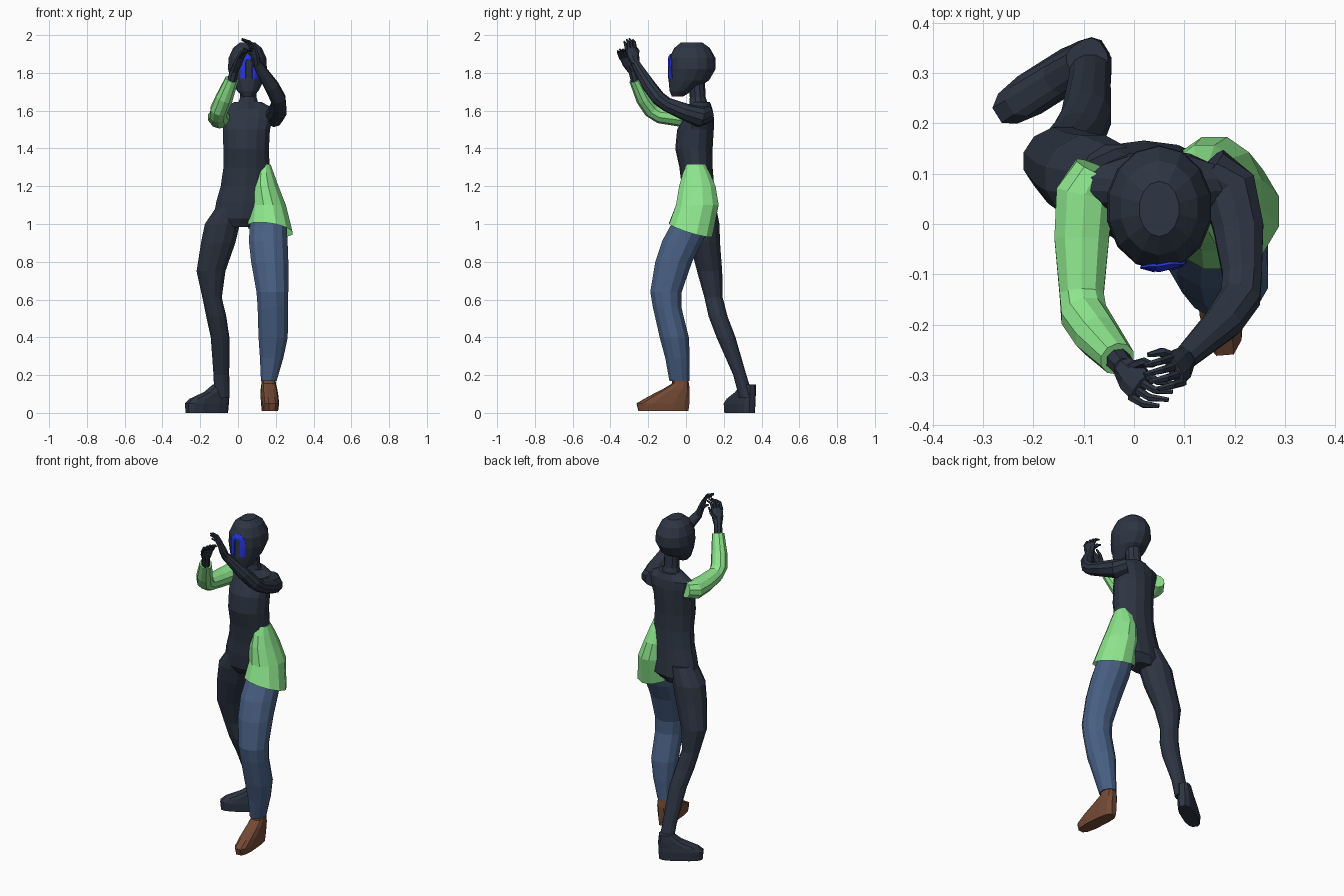
import bpy, bmesh, math
from mathutils import Vector
from mathutils.bvhtree import BVHTree

if "Cube" in bpy.data.objects:
    bpy.data.objects.remove(bpy.data.objects["Cube"])


def material(name, rgb):
    m = bpy.data.materials.new(name)
    m.diffuse_color = (*rgb, 1)
    m.use_nodes = True
    m.node_tree.nodes["Principled BSDF"].inputs["Base Color"].default_value = m.diffuse_color
    return m


DARK = material("charcoal", (0.026, 0.036, 0.056))
GREEN = material("light green", (0.279, 0.83, 0.279))
DENIM = material("denim blue", (0.065, 0.117, 0.23))
BROWN = material("brown leather", (0.17, 0.068, 0.035))
BLUE = material("bright blue", (0.02, 0.035, 0.75))


def skin(name, loops, mat, caps=(True, True)):
    """Bridge equal-sized vertex loops into one flat shaded mesh."""
    bm = bmesh.new()
    rows = [[bm.verts.new(p) for p in loop] for loop in loops]
    n = len(rows[0])
    for a, b in zip(rows, rows[1:]):
        for i in range(n):
            j = (i + 1) % n
            bm.faces.new((a[i], a[j], b[j], b[i]))
    if caps[0]:
        bm.faces.new(rows[0][::-1])
    if caps[1]:
        bm.faces.new(rows[-1])
    bmesh.ops.recalc_face_normals(bm, faces=bm.faces)
    me = bpy.data.meshes.new(name)
    bm.to_mesh(me)
    bm.free()
    me.materials.append(mat)
    ob = bpy.data.objects.new(name, me)
    bpy.context.collection.objects.link(ob)
    return ob


def stack(name, rings, mat, n=12, yaw=0.0, power=1.0, slope=(0, 0), caps=(True, True)):
    """Horizontal oval rings (x, y, z, rx, ry); the last ring may slope."""
    loops = []
    for k, (x, y, z, rx, ry) in enumerate(rings):
        sx, sy = slope if k == len(rings) - 1 else (0, 0)
        loop = []
        for i in range(n):
            t = 2 * math.pi * (i + 0.5) / n
            c, s = math.cos(t), math.sin(t)
            u = rx * math.copysign(abs(c) ** power, c)
            v = ry * math.copysign(abs(s) ** power, s)
            dx = u * math.cos(yaw) - v * math.sin(yaw)
            dy = u * math.sin(yaw) + v * math.cos(yaw)
            loop.append((x + dx, y + dy, z + sx * dx + sy * dy))
        loops.append(loop)
    return skin(name, loops, mat, caps)


def tube(name, rings, mat, n=10, across=(1, 0, 0)):
    """Rings (x, y, z, wide, thin) set square to the path they follow."""
    pts = [Vector(r[:3]) for r in rings]
    loops = []
    for k, r in enumerate(rings):
        d = (pts[min(k + 1, len(pts) - 1)] - pts[max(k - 1, 0)]).normalized()
        u = Vector(across)
        u = (u - d * u.dot(d)).normalized()
        v = d.cross(u)
        loops.append([pts[k] + u * r[3] * math.cos(t) + v * r[4] * math.sin(t)
                      for t in (2 * math.pi * (i + 0.5) / n for i in range(n))])
    return skin(name, loops, mat)


def foot(name, heel, direction, levels, mat):
    """Stack of rounded soles; each level is (z, back, front, half width)."""
    d = Vector(direction).normalized()
    rings = []
    for z, back, front, w in levels:
        c = Vector(heel) + d * (back + front) / 2
        rings.append((c.x, c.y, z, w, (front - back) / 2))
    return stack(name, rings, mat, n=12, yaw=math.atan2(d.x, -d.y), power=0.7)


def hand(side, wrist, knuckle, across, d1, d2, thumb):
    """Palm, four bent fingers and a thumb."""
    w, k, a = Vector(wrist), Vector(knuckle), Vector(across).normalized()
    m = w.lerp(k, 0.5)
    tube(side + "_palm", [(*w, .024, .022), (*m, .035, .02), (*k, .034, .013)], DARK, 8, a)
    d1, d2 = Vector(d1).normalized(), Vector(d2).normalized()
    for i in range(4):
        long = (0.85, 1, 0.97, 0.8)[i]
        b = k + a * (i - 1.5) * 0.018
        p = b + d1 * 0.042 * long
        q = p + d2 * 0.038 * long
        tube(f"{side}_finger_{i + 1}", [(*(b - d1 * .01), .009, .009), (*p, .008, .008),
                                        (*q, .005, .005)], DARK, 6, a)
    t0, t1, t2 = thumb
    tube(side + "_thumb", [(*t0, .012, .012), (*t1, .01, .01), (*t2, .005, .005)],
         DARK, 6, (0.3, 0.5, 0.8))


# Torso and neck
stack("torso", [(.0, .08, .985, .09, .06), (.02, .078, 1.03, .155, .088), (.03, .068, 1.12, .148, .088),
                (.04, .063, 1.2, .135, .086), (.045, .053, 1.3, .125, .088),
                (.043, .042, 1.4, .124, .099), (.045, .05, 1.5, .127, .097),
                (.05, .068, 1.56, .14, .08), (.05, .08, 1.61, .145, .06),
                (.053, .075, 1.645, .075, .052)], DARK, 14)
stack("neck", [(.053, .07, 1.61, .065, .055), (.055, .062, 1.67, .046, .042),
               (.055, .055, 1.76, .046, .045)], DARK, 10)

# Head
head = stack("head", [(.052, -.045, 1.675, .03, .03), (.052, -.027, 1.705, .058, .06),
                      (.05, .015, 1.76, .088, .107), (.05, .032, 1.82, .106, .124),
                      (.05, .033, 1.88, .102, .122), (.05, .032, 1.932, .078, .094),
                      (.05, .03, 1.962, .04, .055)], DARK, 14)

# Arch shaped mark lying on the face
tree = BVHTree.FromPolygons([v.co for v in head.data.vertices],
                            [list(p.vertices) for p in head.data.polygons])
path = [(-1, 0, 1.77 + .0125 * i) for i in range(7)]
path += [(-math.cos(t), math.sin(t), 1.855) for t in (math.pi * i / 12 for i in range(1, 12))]
path += [(1, 0, z) for _, _, z in path[6::-1]]
bm = bmesh.new()
rows = []
for cx, sz, z in path:
    row = []
    for r in (.017, .025, .034, .045):
        x, zz = .058 + cx * r, z + sz * r
        hit = tree.ray_cast(Vector((x, -1, zz)), Vector((0, 1, 0)))[0]
        row.append(bm.verts.new((x, (hit.y if hit else -.08) - .004, zz)))
    rows.append(row)
for a, b in zip(rows, rows[1:]):
    for i in range(3):
        bm.faces.new((a[i], a[i + 1], b[i + 1], b[i]))
bmesh.ops.recalc_face_normals(bm, faces=bm.faces)
me = bpy.data.meshes.new("face_mark")
bm.to_mesh(me)
bm.free()
me.materials.append(BLUE)
mark = bpy.data.objects.new("face_mark", me)
bpy.context.collection.objects.link(mark)
solid = mark.modifiers.new("thickness", 'SOLIDIFY')
solid.thickness = .005
solid.offset = 0

# Arms: one green sleeve, one dark
tube("green_sleeve", [(-.075, .11, 1.57, .045, .045), (-.098, .06, 1.56, .06, .055),
                      (-.104, -.03, 1.565, .057, .05), (-.104, -.14, 1.578, .046, .045),
                      (-.1, -.18, 1.605, .048, .046), (-.073, -.222, 1.665, .047, .044),
                      (-.033, -.268, 1.765, .036, .034)], GREEN)
tube("bare_wrist", [(-.037, -.264, 1.74, .027, .026), (-.018, -.287, 1.82, .023, .022)], DARK, 8)
tube("dark_arm", [(.145, .11, 1.58, .05, .045), (.19, .07, 1.568, .057, .055),
                  (.208, -.01, 1.595, .052, .045), (.215, -.1, 1.632, .041, .038),
                  (.212, -.145, 1.665, .042, .038), (.178, -.195, 1.73, .04, .036),
                  (.1, -.268, 1.85, .025, .023)], DARK)

# Hands meeting in front of the forehead
hand("right", (-.02, -.285, 1.81), (.015, -.325, 1.885), (.5, .75, .1),
     (.5, -.3, .8), (.9, -.1, .15),
     ((-.005, -.285, 1.84), (.02, -.275, 1.875), (.04, -.28, 1.905)))
hand("left", (.102, -.267, 1.845), (.08, -.292, 1.93), (.4, -.75, -.1),
     (-.5, -.15, .85), (-.8, -.2, .3),
     ((.09, -.27, 1.88), (.055, -.255, 1.915), (.028, -.26, 1.93)))

# Dark leg reaching back, with its foot
stack("dark_leg", [(-.085, .32, .08, .042, .04), (-.088, .285, .2, .043, .036),
                   (-.095, .212, .4, .051, .052), (-.115, .17, .51, .055, .052),
                   (-.137, .146, .61, .053, .05), (-.143, .125, .75, .079, .069),
                   (-.105, .1, .9, .094, .083), (-.083, .09, 1.0, .096, .09),
                   (-.04, .08, 1.1, .07, .08)], DARK)
foot("dark_foot", (-.055, .353), (-.84, -.53),
     [(0, .005, .255, .043), (.05, 0, .26, .045), (.075, 0, .23, .042),
      (.11, 0, .14, .04), (.15, .005, .085, .036)], DARK)

# Trouser leg and boot
stack("trouser_leg", [(.163, -.035, .17, .043, .055), (.178, -.045, .29, .064, .067),
                      (.186, -.062, .4, .08, .08), (.184, -.1, .56, .083, .078),
                      (.182, -.106, .64, .087, .086), (.168, -.065, .8, .102, .101),
                      (.16, -.018, .91, .106, .112), (.16, .02, .99, .101, .106),
                      (.15, .045, 1.06, .085, .09)], DENIM, 12)
foot("boot", (.158, .02), (.022, -.27),
     [(.01, .005, .275, .04), (.05, 0, .285, .045), (.085, 0, .225, .045),
      (.125, 0, .145, .043), (.155, .005, .095, .038), (.21, .012, .09, .034)], BROWN)

# Flared tunic tail over one hip
stack("tunic_tail", [(.136, .052, 1.315, .038, .05), (.135, .055, 1.27, .056, .074),
                     (.14, .06, 1.2, .077, .1), (.16, .06, 1.1, .097, .117),
                     (.17, .025, .97, .122, .118)], GREEN, 12, slope=(-.15, -.3),
      caps=(True, False))
